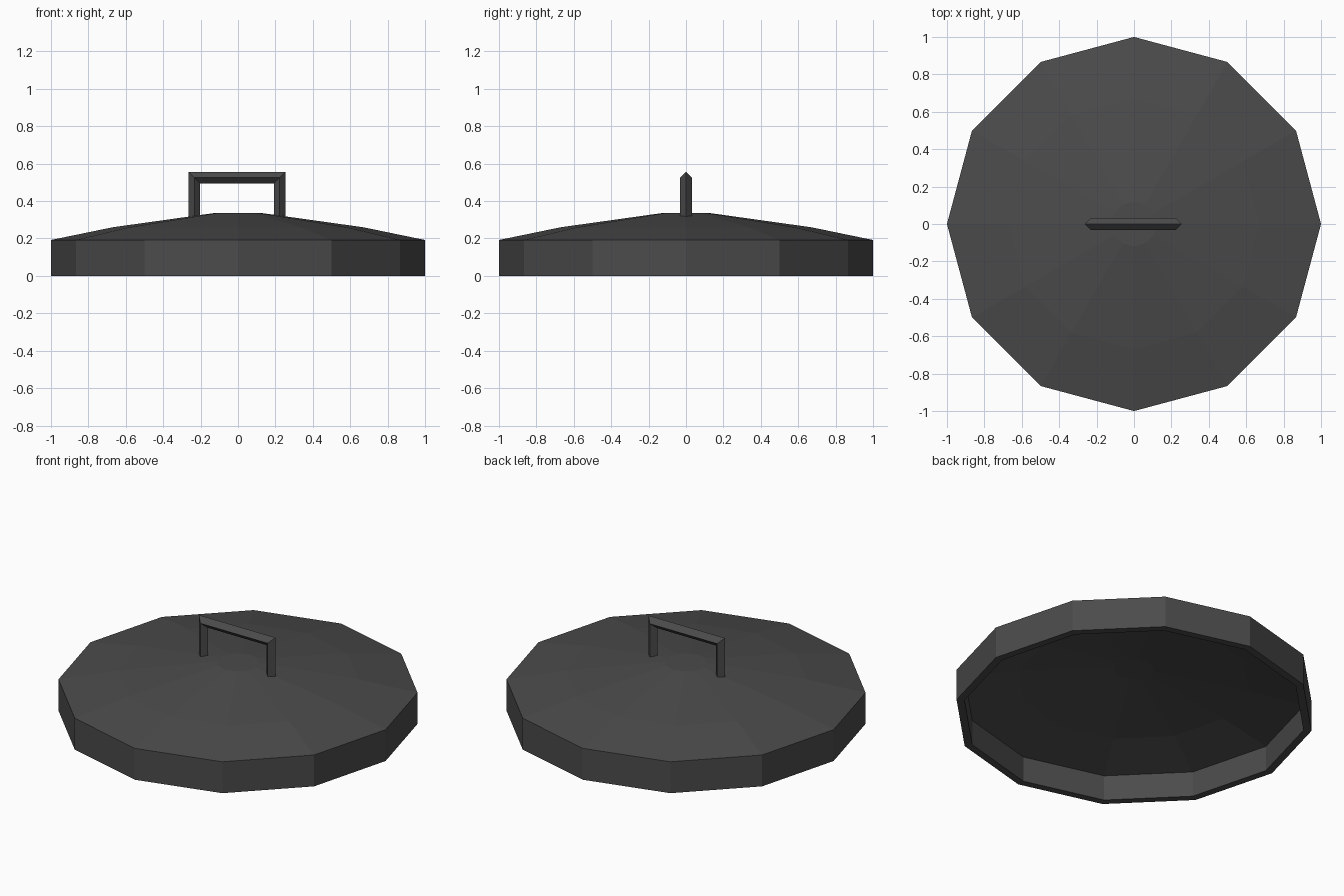
import bpy
import bmesh
from math import cos, sin, tau

cube = bpy.data.objects.get("Cube")
if cube:
    bpy.data.objects.remove(cube, do_unlink=True)

# One dark metal for the whole model
metal = bpy.data.materials.new("dark_grey_metal")
metal.use_nodes = True
colour = (0.07, 0.07, 0.07, 1)
metal.diffuse_color = colour
metal.node_tree.nodes["Principled BSDF"].inputs["Base Color"].default_value = colour


def skin_rings(name, rings, loop):
    """Join matching rings of points with quads; loop closes the sequence, else cap the ends."""
    bm = bmesh.new()
    rows = [[bm.verts.new(p) for p in ring] for ring in rings]
    pairs = list(zip(rows, rows[1:]))
    if loop:
        pairs.append((rows[-1], rows[0]))
    else:
        bm.faces.new(rows[0])
        bm.faces.new(rows[-1])
    for a, b in pairs:
        for i in range(len(a)):
            j = (i + 1) % len(a)
            bm.faces.new((a[i], a[j], b[j], b[i]))
    bmesh.ops.recalc_face_normals(bm, faces=bm.faces)
    mesh = bpy.data.meshes.new(name)
    bm.to_mesh(mesh)
    bm.free()
    mesh.materials.append(metal)
    obj = bpy.data.objects.new(name, mesh)
    bpy.context.collection.objects.link(obj)
    return obj


# Lid shell: profile runs from the inner crown, round the rim, to the outer crown
SIDES = 12
profile = [(0.11, 0.295), (0.65, 0.22), (0.955, 0.155), (0.955, 0),
           (1, 0), (1, 0.192), (0.67, 0.26), (0.12, 0.337)]
skin_rings("lid", [[(r * cos(tau * i / SIDES), r * sin(tau * i / SIDES), z)
                    for i in range(SIDES)] for r, z in profile], loop=False)

# Handle: diamond bar with mitred corners
HALF, TOP, FOOT, R, MID = 0.228, 0.525, 0.3, 0.031, -0.005


def diamond(side, z, mitre):
    return [(MID + side * (HALF + d), y, z + d * mitre)
            for d, y in ((R, 0), (0, R), (-R, 0), (0, -R))]


skin_rings("handle", [diamond(-1, FOOT, 0), diamond(-1, TOP, 1),
                      diamond(1, TOP, 1), diamond(1, FOOT, 0)], loop=False)
